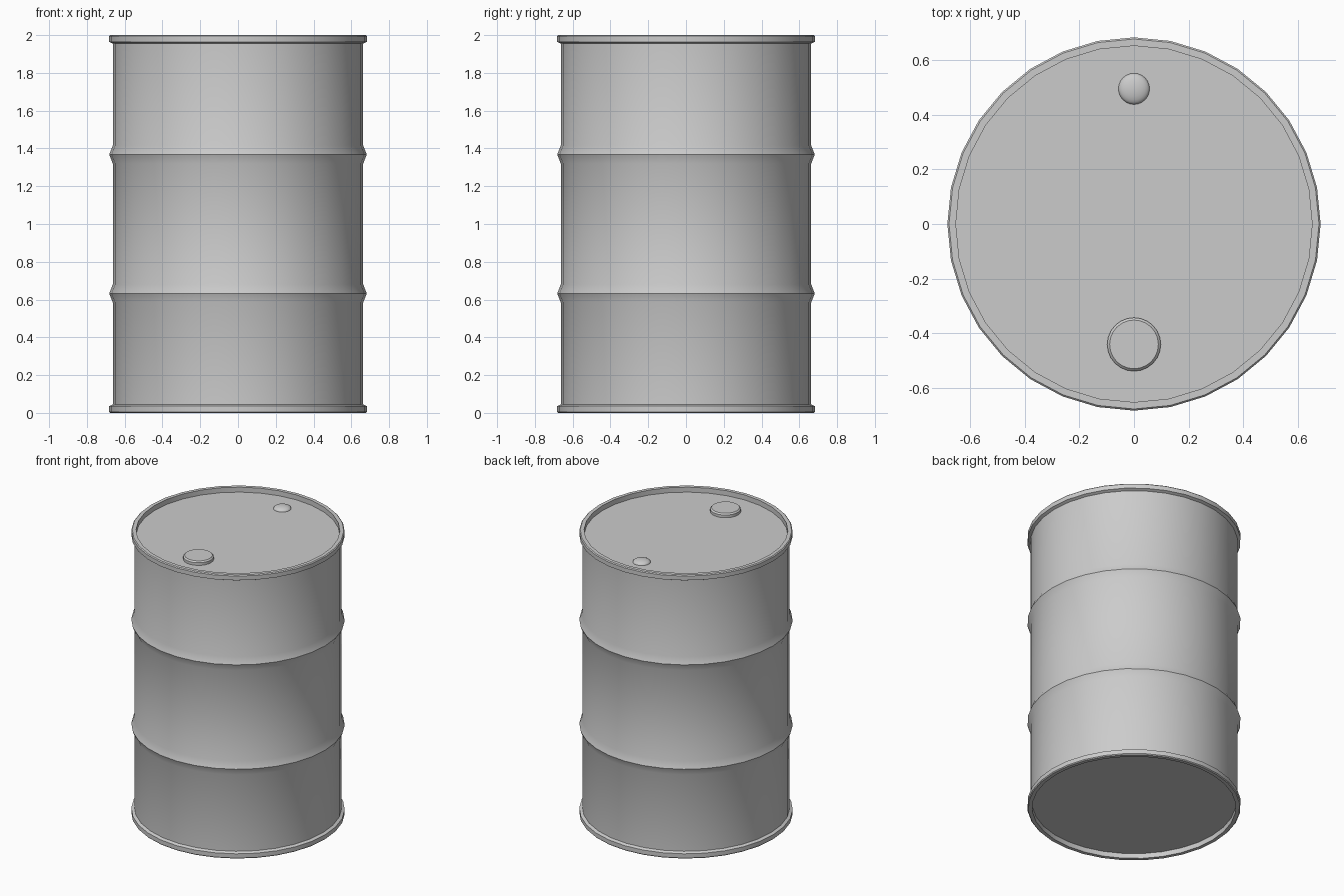
import bpy, bmesh, math

if "Cube" in bpy.data.objects:
    bpy.data.objects.remove(bpy.data.objects["Cube"])


def lathe(name, profile, sides, center=(0, 0)):
    """Revolve an (r, z) profile around z; r = 0 points become poles."""
    bm = bmesh.new()
    rings = []
    for r, z in profile:
        if r == 0:
            rings.append([bm.verts.new((0, 0, z))])
        else:
            rings.append([bm.verts.new((r * math.cos(2 * math.pi * i / sides),
                                        r * math.sin(2 * math.pi * i / sides), z))
                          for i in range(sides)])
    for a, b in zip(rings, rings[1:]):
        for i in range(sides):
            j = (i + 1) % sides
            if len(a) == 1:
                bm.faces.new((a[0], b[j], b[i]))
            elif len(b) == 1:
                bm.faces.new((a[i], a[j], b[0]))
            else:
                bm.faces.new((a[i], a[j], b[j], b[i]))
    bmesh.ops.recalc_face_normals(bm, faces=bm.faces)
    mesh = bpy.data.meshes.new(name)
    bm.to_mesh(mesh)
    bm.free()
    obj = bpy.data.objects.new(name, mesh)
    obj.location = (center[0], center[1], 0)
    bpy.context.collection.objects.link(obj)
    bpy.ops.object.select_all(action='DESELECT')
    obj.select_set(True)
    bpy.context.view_layer.objects.active = obj
    bpy.ops.object.shade_smooth_by_angle(angle=math.radians(30))
    return obj


# Drum shell: lower half profile (recessed end, rolled rim, wall, rib), mirrored about z = 1
WALL, RIM, INNER = 0.663, 0.682, 0.651
half = [(0, 0.035), (INNER, 0.035), (INNER, 0), (RIM - 0.006, 0), (RIM, 0.006),
        (RIM, 0.036), (WALL, 0.045),
        (WALL, 0.585), (RIM, 0.632), (WALL, 0.68)]
lathe("drum_shell", half + [(r, 2 - z) for r, z in reversed(half)], 32)

# Large filler cap with a chamfered top
lathe("filler_cap", [(0, 1.955), (0.098, 1.955), (0.098, 1.984),
                     (0.089, 1.993), (0, 1.993)], 24, (0, -0.44))

# Small domed vent plug
dome = [(0.057 * math.cos(t), 1.965 + 0.022 * math.sin(t))
        for t in (math.radians(15 * k) for k in range(6))]
lathe("vent_plug", [(0, 1.955), (0.057, 1.955)] + dome + [(0, 1.987)], 24, (0, 0.494))
